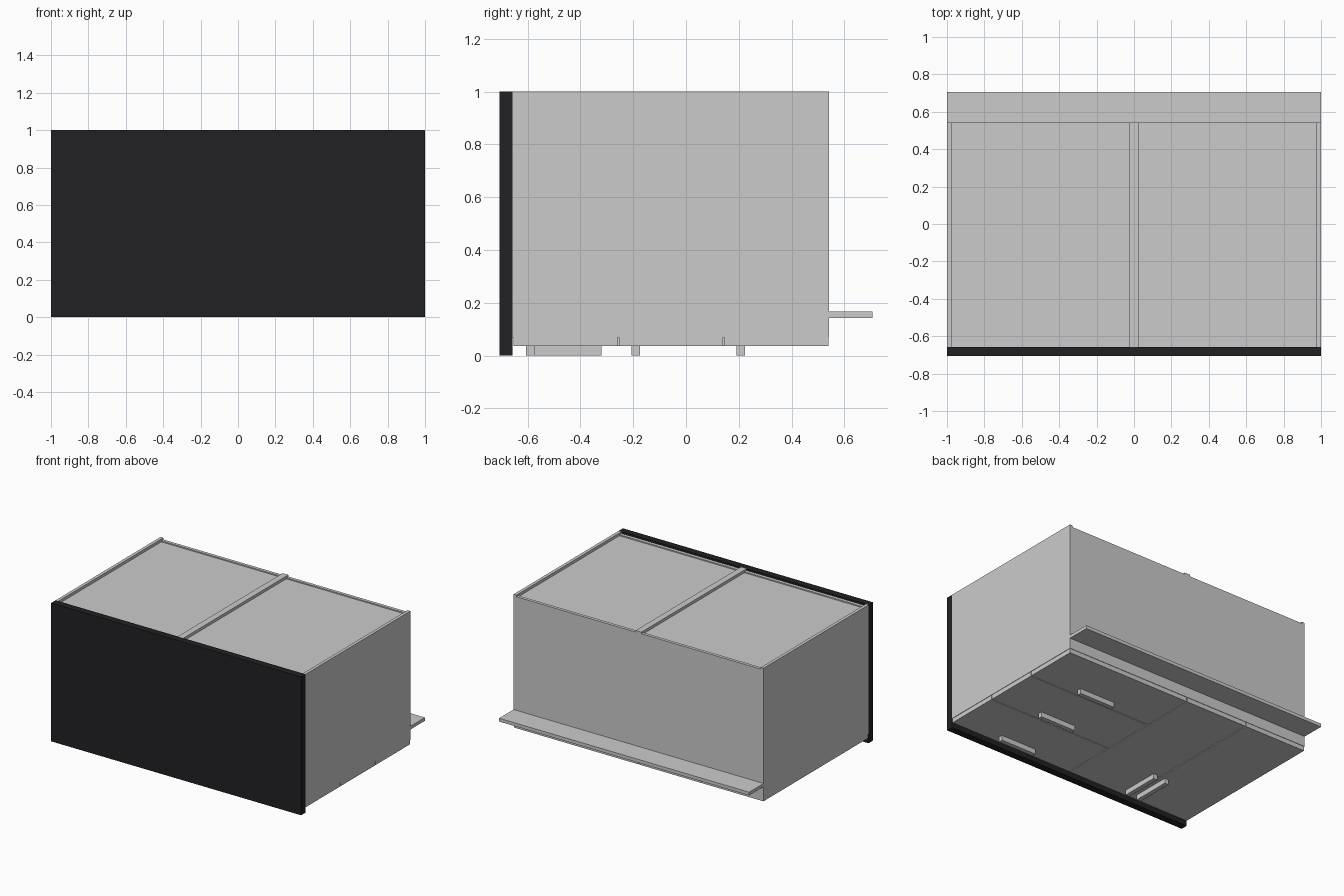
import bpy, bmesh

if "Cube" in bpy.data.objects:
    bpy.data.objects.remove(bpy.data.objects["Cube"])

def box(name, x, y, z, color=None):
    """Axis-aligned box from (min, max) pairs."""
    bm = bmesh.new()
    bmesh.ops.create_cube(bm, size=1)
    for v in bm.verts:
        v.co = [r[0] if c < 0 else r[1] for c, r in zip(v.co, (x, y, z))]
    me = bpy.data.meshes.new(name)
    bm.to_mesh(me)
    bm.free()
    ob = bpy.data.objects.new(name, me)
    bpy.context.collection.objects.link(ob)
    if color:
        mat = bpy.data.materials.new(name + "_colour")
        mat.diffuse_color = color
        mat.use_nodes = True
        mat.node_tree.nodes["Principled BSDF"].inputs["Base Color"].default_value = mat.diffuse_color
        me.materials.append(mat)
    return ob

T = 0.023               # board thickness
Y0, Y1 = -0.657, 0.542  # worktop side, plinth side of the carcass
ZF, ZB = 0.068, 1.0     # front and back of the carcass (unit lies on its front)
G = 0.003               # half gap between fronts

# Worktop and plinth board
box("worktop", (-1, 1), (-0.707, Y0), (0, 1), (0.015, 0.015, 0.017, 1))
box("plinth", (-1, 1), (Y1, 0.707), (0.143, 0.167))

# Two carcasses side by side
for side, x0 in (("left", -1), ("right", 0)):
    x1 = x0 + 1
    inner = (x0 + T, x1 - T)
    box(side + "_outer_board", (x0, x0 + T), (Y0, Y1), (ZF, ZB))
    box(side + "_inner_board", (x1 - T, x1), (Y0, Y1), (ZF, ZB))
    box(side + "_bottom_board", inner, (Y1 - T, Y1), (ZF, 0.988))
    box(side + "_top_board", inner, (Y0, Y0 + T), (ZF, 0.988))
    box(side + "_back_panel", inner, (Y0 + T, Y1 - T), (0.968, 0.98))

def front(name, x, y):
    box(name, (x[0] + G, x[1] - G), (y[0] + G, y[1] - G), (0.036, ZF))

def handle(name, cx, cy, lx, ly):
    box(name, (cx - lx / 2, cx + lx / 2), (cy - ly / 2, cy + ly / 2), (0, 0.036))

# Pair of doors with upright handles
for i, (x0, hx) in enumerate(((-1, -0.548), (-0.5, -0.452)), 1):
    front(f"door_{i}", (x0, x0 + 0.5), (Y0, Y1))
    handle(f"door_handle_{i}", hx, -0.464, 0.032, 0.286)

# Three drawers with level handles
step = (Y1 - Y0) / 3
for i, hy in enumerate((-0.59, -0.19, 0.208)):
    y = Y0 + i * step
    front(f"drawer_{i + 1}", (0, 1), (y, y + step))
    handle(f"drawer_handle_{i + 1}", 0.5, hy, 0.286, 0.032)
